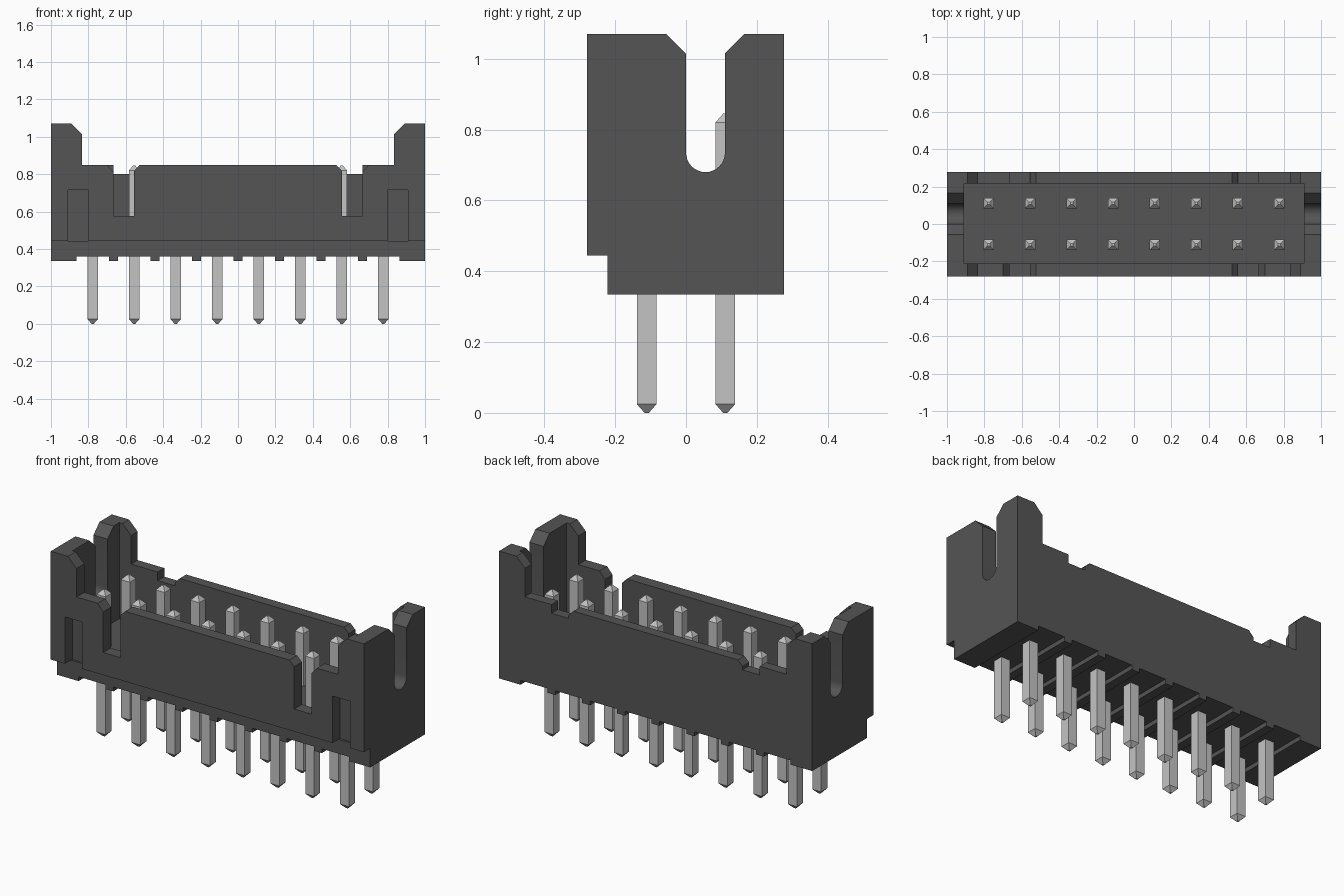
import bpy
import bmesh
from math import cos, sin, pi, radians

cube = bpy.data.objects.get("Cube")
if cube:
    bpy.data.objects.remove(cube, do_unlink=True)


def make_material(name, value):
    mat = bpy.data.materials.new(name)
    mat.use_nodes = True
    colour = (value, value, value, 1)
    mat.diffuse_color = colour
    mat.node_tree.nodes["Principled BSDF"].inputs["Base Color"].default_value = colour
    return mat


plastic = make_material("dark grey plastic", 0.09)
metal = make_material("light grey metal", 0.55)


def add_object(name, bm, mat):
    bmesh.ops.recalc_face_normals(bm, faces=bm.faces)
    mesh = bpy.data.meshes.new(name)
    bm.to_mesh(mesh)
    bm.free()
    mesh.materials.append(mat)
    obj = bpy.data.objects.new(name, mesh)
    bpy.context.collection.objects.link(obj)
    return obj


def prism(name, outline, axis, low, high):
    """Extrude an outline, given as (other axis, z), along x or y."""
    bm = bmesh.new()
    place = (lambda p: (low, p[0], p[1])) if axis == "x" else (lambda p: (p[0], low, p[1]))
    face = bm.faces.new([bm.verts.new(place(p)) for p in outline])
    new = bmesh.ops.extrude_face_region(bm, geom=[face])["geom"]
    shift = (high - low, 0, 0) if axis == "x" else (0, high - low, 0)
    bmesh.ops.translate(bm, vec=shift, verts=[v for v in new if isinstance(v, bmesh.types.BMVert)])
    return add_object(name, bm, plastic)


def rect(a, b, low, high):
    return [(a, low), (b, low), (b, high), (a, high)]


def mirrored(half):
    return half + [(-x, z) for x, z in reversed(half)]


# Housing: side outline with a front step and a round-bottomed end slot
top, bottom = 1.07, 0.335
arc = [(0.055 + 0.055 * cos(pi * i / 16), 0.735 - 0.055 * sin(pi * i / 16)) for i in range(17)]
side = [(-0.28, top), (-0.28, 0.445), (-0.222, 0.445), (-0.222, bottom), (0.277, bottom),
        (0.277, top), (0.165, top), (0.11, 1.015)] + arc + [(0, 1.015), (-0.055, top)]
housing = prism("housing", side, "x", -1, 1)

# Cavity and the stepped tops of the long walls
post = [(0.89, 1.2), (0.89, top), (0.835, 1.015), (0.835, 0.85)]
middle = [(0.555, 0.82), (0.525, 0.85)]
front_top = post + [(0.7, 0.85), (0.665, 0.81), (0.665, 0.575), (0.555, 0.575)] + middle
back_top = post + [(0.665, 0.85), (0.665, 0.8), (0.555, 0.8)] + middle
cutters = [
    prism("cavity_cutter", rect(-0.91, 0.91, 0.515, 1.3), "y", -0.21, 0.217),
    prism("front_wall_cutter", mirrored(front_top), "y", -0.4, -0.1),
    prism("back_wall_cutter", mirrored(back_top), "y", 0.1, 0.4),
]

# Front latch windows
for s in (-1, 1):
    cutters.append(prism("window_cutter", rect(s * 0.8, s * 0.91, 0.443, 0.715), "y", -0.4, -0.21))

# Grooves under each pin pair, leaving ribs between
pitch = 0.222
columns = [(i - 3.5) * pitch for i in range(8)]
for x in columns:
    cutters.append(prism("groove_cutter", rect(x - 0.086, x + 0.086, 0.2, 0.36), "y", -0.4, 0.4))

bpy.context.view_layer.objects.active = housing
for cutter in cutters:
    cutter.hide_render = True
    mod = housing.modifiers.new("cut", "BOOLEAN")
    mod.operation = "DIFFERENCE"
    mod.solver = "EXACT"
    mod.object = cutter
    bpy.ops.object.modifier_apply(modifier=mod.name)
for cutter in cutters:
    bpy.data.objects.remove(cutter, do_unlink=True)

bpy.ops.object.select_all(action="DESELECT")
housing.select_set(True)
bpy.ops.object.shade_smooth_by_angle(angle=radians(25))

# Square pins with tapered tips
bm = bmesh.new()
rings = []
for r, z in [(0.006, 0), (0.028, 0.025), (0.028, 0.82), (0.006, 0.845)]:
    rings.append([bm.verts.new((x * r, y * r, z)) for x, y in ((-1, -1), (1, -1), (1, 1), (-1, 1))])
for lower, upper in zip(rings, rings[1:]):
    for i in range(4):
        j = (i + 1) % 4
        bm.faces.new((lower[i], lower[j], upper[j], upper[i]))
bm.faces.new(rings[0])
bm.faces.new(rings[-1])
pin = add_object("pin", bm, metal)
spots = [(x, y) for x in columns for y in (-pitch / 2, pitch / 2)]
pin.location = (*spots[0], 0)
for x, y in spots[1:]:
    copy = pin.copy()
    copy.location = (x, y, 0)
    bpy.context.collection.objects.link(copy)
